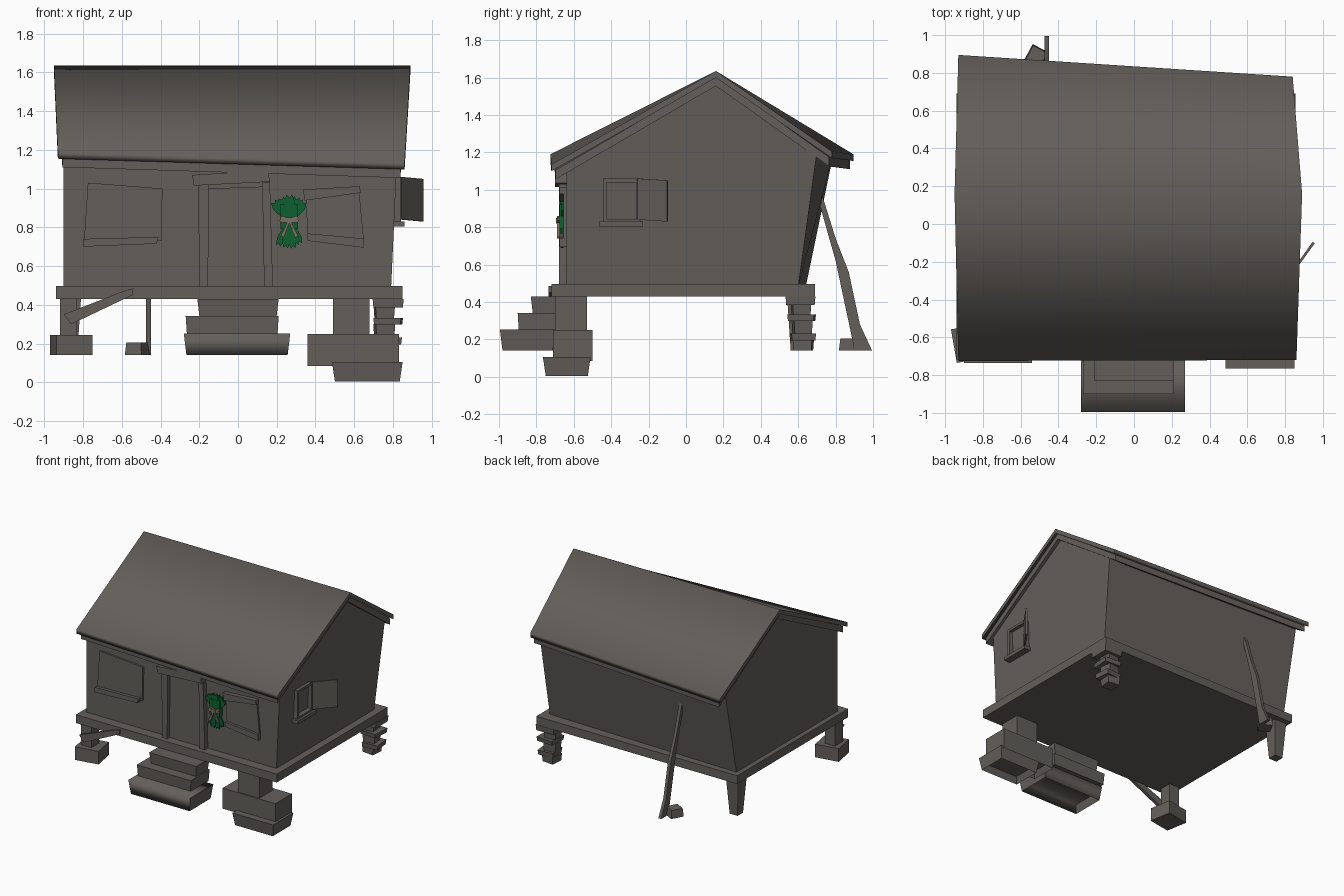
import bpy, bmesh, math, random
from mathutils import Vector, Matrix

random.seed(4)
cube = bpy.data.objects.get("Cube")
if cube:
    bpy.data.objects.remove(cube, do_unlink=True)


def material(name, rgb):
    m = bpy.data.materials.new(name)
    m.use_nodes = True
    m.diffuse_color = (*rgb, 1)
    m.node_tree.nodes["Principled BSDF"].inputs["Base Color"].default_value = (*rgb, 1)
    return m


WOOD = material("weathered wood", (0.125, 0.115, 0.104))
GREEN = material("foliage green", (0.004, 0.12, 0.032))
RIBBON = material("ribbon brown", (0.2, 0.155, 0.125))


def loft(name, a, b, mat=WOOD, hollow=0, smooth=False):
    """Solid between two matching 3D loops, optionally with a hollow underside."""
    bm = bmesh.new()
    va = [bm.verts.new(p) for p in a]
    vb = [bm.verts.new(p) for p in b]
    n = len(va)
    bm.faces.new(va)
    bm.faces.new(vb[::-1])
    for i in range(n):
        j = (i + 1) % n
        bm.faces.new((va[j], va[i], vb[i], vb[j]))
    bmesh.ops.recalc_face_normals(bm, faces=bm.faces[:])
    if hollow:
        base = min(bm.faces, key=lambda f: f.normal.z)
        bmesh.ops.inset_individual(bm, faces=[base], thickness=0.03)
        bmesh.ops.translate(bm, verts=base.verts[:], vec=(0, 0, hollow))
    if smooth:
        for f in bm.faces:
            f.smooth = abs(f.normal.x) < 0.5
    mesh = bpy.data.meshes.new(name)
    bm.to_mesh(mesh)
    bm.free()
    mesh.materials.append(mat)
    ob = bpy.data.objects.new(name, mesh)
    bpy.context.collection.objects.link(ob)
    return ob


def rect(x0, x1, y0, y1, z, turn=0, grow=0):
    c = Vector(((x0 + x1) / 2, (y0 + y1) / 2, z))
    r = Matrix.Rotation(math.radians(turn), 3, 'Z')
    hx, hy = (x1 - x0) / 2 + grow, (y1 - y0) / 2 + grow
    return [c + r @ Vector((sx * hx, sy * hy, 0))
            for sx, sy in ((-1, -1), (1, -1), (1, 1), (-1, 1))]


def box(name, x, y, z, turn=0, taper=0, **kw):
    return loft(name, rect(*x, *y, z[0], turn, -taper), rect(*x, *y, z[1], turn), **kw)


def front_plate(name, outline, y0, y1, mat=WOOD):
    return loft(name, [(x, y0, z) for x, z in outline],
                [(x, y1, z) for x, z in outline], mat)


def side_plate(name, outline, x0, x1):
    return loft(name, [(x0, y, z) for y, z in outline], [(x1, y, z) for y, z in outline])


# Floor and leaning walls
box("floor_platform", (-0.94, 0.85), (-0.72, 0.69), (0.43, 0.497))
loft("house_walls",
     [(-0.9, -0.64, 0.48), (-0.9, 0.64, 0.48), (-0.9, 0.79, 1.2),
      (-0.9, 0.16, 1.585), (-0.9, -0.64, 1.2)],
     [(0.79, -0.64, 0.48), (0.79, 0.6, 0.48), (0.82, 0.7, 1.2),
      (0.84, 0.16, 1.585), (0.82, -0.64, 1.13)])

# Sagging roof: a deck over a slightly smaller lower layer
ROOF_ENDS = ([(-0.93, -0.725, 1.19), (-0.95, 0.16, 1.635), (-0.93, 0.895, 1.19)],
             [(0.86, -0.72, 1.135), (0.89, 0.16, 1.635), (0.84, 0.78, 1.205)])


def roof_layer(name, top, bottom, scale, smooth):
    loops = []
    for end in ROOF_ENDS:
        pts = [Vector((x * scale, 0.16 + (y - 0.16) * scale, z)) for x, y, z in end]
        loops.append([p - Vector((0, 0, top)) for p in pts] +
                     [p - Vector((0, 0, bottom)) for p in pts[::-1]])
    return loft(name, *loops, smooth=smooth)


roof_layer("roof_deck", 0, 0.036, 1, True)
roof_layer("roof_underlayer", 0.03, 0.08, 0.975, False)

# Front steps
box("top_step", (-0.21, 0.21), (-0.83, -0.66), (0.33, 0.43), taper=0.012)
box("middle_step", (-0.27, 0.21), (-0.9, -0.66), (0.25, 0.342), taper=0.006)
box("bottom_step", (-0.28, 0.27), (-0.995, -0.7), (0.14, 0.253), taper=0.014,
    hollow=0.06, smooth=True)

# Front left pier
box("front_left_post", (0.49, 0.68), (-0.7, -0.53), (0.24, 0.44))
box("front_left_upper_block", (0.36, 0.83), (-0.71, -0.5), (0.085, 0.25), hollow=0.05)
box("front_left_lower_block", (0.485, 0.85), (-0.765, -0.51), (0.005, 0.105),
    taper=0.015, hollow=0.05)

# Front right pier and fallen brace
box("front_right_post", (-0.92, -0.83), (-0.68, -0.58), (0.2, 0.44))
box("front_right_block", (-0.955, -0.765), (-0.72, -0.54), (0.14, 0.245), turn=10)
front_plate("fallen_brace", [(-0.9, 0.35), (-0.86, 0.3), (-0.545, 0.45), (-0.54, 0.485),
                             (-0.58, 0.475)], -0.735, -0.71)

# Back left pier of stacked stones
STONES = [(0.385, 0.43, 0.08, 0), (0.33, 0.39, 0.05, 6), (0.298, 0.332, 0.072, -4),
          (0.23, 0.3, 0.05, 8), (0.195, 0.232, 0.066, 5), (0.14, 0.2, 0.052, -6)]
for i, (z0, z1, h, turn) in enumerate(STONES):
    cx = 0.765 + 0.01 * (-1) ** i
    cy = 0.612 + 0.003 * i
    box(f"stacked_stone_{i + 1}", (cx - h, cx + h), (cy - h, cy + h), (z0, z1),
        turn=turn, taper=0.004)

# Back right tapered post
box("back_right_post", (-0.92, -0.81), (0.54, 0.65), (0.14, 0.44), taper=0.02)

# Plank leaning on the back, with a rock at its foot
side_plate("leaning_plank", [(0.715, 0.92), (0.73, 0.965), (0.8, 0.74), (0.87, 0.56),
                             (0.93, 0.28), (0.995, 0.14), (0.9, 0.14), (0.885, 0.22),
                             (0.8, 0.62)], -0.475, -0.45)
box("foot_rock", (-0.56, -0.475), (0.84, 0.93), (0.14, 0.205), turn=-28, taper=-0.006)

# Door with jambs and crooked lintel
front_plate("door", [(-0.16, 0.497), (0.14, 0.497), (0.13, 1.01), (-0.155, 1.0)], -0.65, -0.63)
front_plate("door_jamb_right", [(-0.2, 0.497), (-0.155, 0.497), (-0.15, 1.02), (-0.205, 1.02)],
            -0.68, -0.63)
front_plate("door_jamb_left", [(0.135, 0.497), (0.18, 0.497), (0.165, 1.03), (0.125, 1.03)],
            -0.68, -0.63)
front_plate("door_lintel", [(-0.228, 1.015), (0.165, 1.035), (0.155, 1.095), (-0.237, 1.07)],
            -0.7, -0.63)

# Boarded front windows
front_plate("right_window_shutter", [(-0.795, 0.72), (-0.395, 0.73), (-0.39, 1.0),
                                     (-0.775, 1.03)], -0.655, -0.63)
front_plate("right_window_sill", [(-0.8, 0.7), (-0.42, 0.715), (-0.41, 0.75), (-0.8, 0.74)],
            -0.68, -0.63)
front_plate("left_window_shutter", [(0.36, 0.75), (0.65, 0.73), (0.625, 0.99), (0.35, 0.95)],
            -0.655, -0.63)
front_plate("left_window_sill", [(0.36, 0.73), (0.65, 0.695), (0.65, 0.742), (0.36, 0.768)],
            -0.675, -0.63)
front_plate("left_window_header", [(0.345, 0.938), (0.632, 0.978), (0.63, 1.012), (0.335, 0.995)],
            -0.675, -0.63)

# Side window: four frame strips, sill and open shutter
for part, y, z in (("front_strip", (-0.445, -0.425), (0.83, 1.06)),
                   ("back_strip", (-0.265, -0.24), (0.83, 1.05)),
                   ("top_strip", (-0.425, -0.265), (1.04, 1.06)),
                   ("bottom_strip", (-0.425, -0.265), (0.83, 0.845))):
    box("side_window_" + part, (0.78, 0.842), y, z)
box("side_window_sill", (0.78, 0.86), (-0.465, -0.23), (0.803, 0.83))
loft("side_window_shutter",
     [(0.835, -0.25, 0.84), (0.845, -0.258, 0.84), (0.957, -0.102, 0.83), (0.945, -0.095, 0.83)],
     [(0.835, -0.25, 1.06), (0.845, -0.258, 1.06), (0.957, -0.102, 1.05), (0.945, -0.095, 1.05)])

# Tied foliage: leaves fanning up and down from the knot
KNOT = (0.265, 0.835)


def blade(name, angle, length, width, y, mat, tip=0.5):
    """Flat blade pointing at an angle from straight up, widening towards its tip."""
    d = Vector((math.sin(math.radians(angle)), math.cos(math.radians(angle))))
    s = Vector((d.y, -d.x))
    k = Vector(KNOT)
    shape = [(0, -0.5), (0.75, -1), (1, -tip), (0.9, 0), (1, tip), (0.75, 1), (0, 0.5)]
    front_plate(name, [k + d * length * u + s * width * v for u, v in shape],
                y - 0.006, y + 0.006, mat)


for i, a in enumerate((-40, -20, 0, 18, 38)):
    blade(f"upper_leaf_{i + 1}", a, random.uniform(0.125, 0.145), 0.028,
          -0.655 - 0.006 * (i % 3), GREEN)
for i, a in enumerate((155, 172, 188, 204)):
    blade(f"lower_leaf_{i + 1}", a, random.uniform(0.125, 0.148), 0.022,
          -0.655 - 0.006 * (i % 3), GREEN)
box("foliage_core", (0.22, 0.31), (-0.675, -0.64), (0.79, 0.92), mat=GREEN)

# Ribbon bow
for side, s in (("right", -1), ("left", 1)):
    blade(f"bow_loop_{side}", 80 * s, 0.05, 0.018, -0.683, RIBBON)
    blade(f"bow_tail_{side}", 180 - 24 * s, 0.1, 0.009, -0.683, RIBBON, tip=1)
box("bow_knot", (0.25, 0.28), (-0.695, -0.67), (0.82, 0.85), mat=RIBBON)
